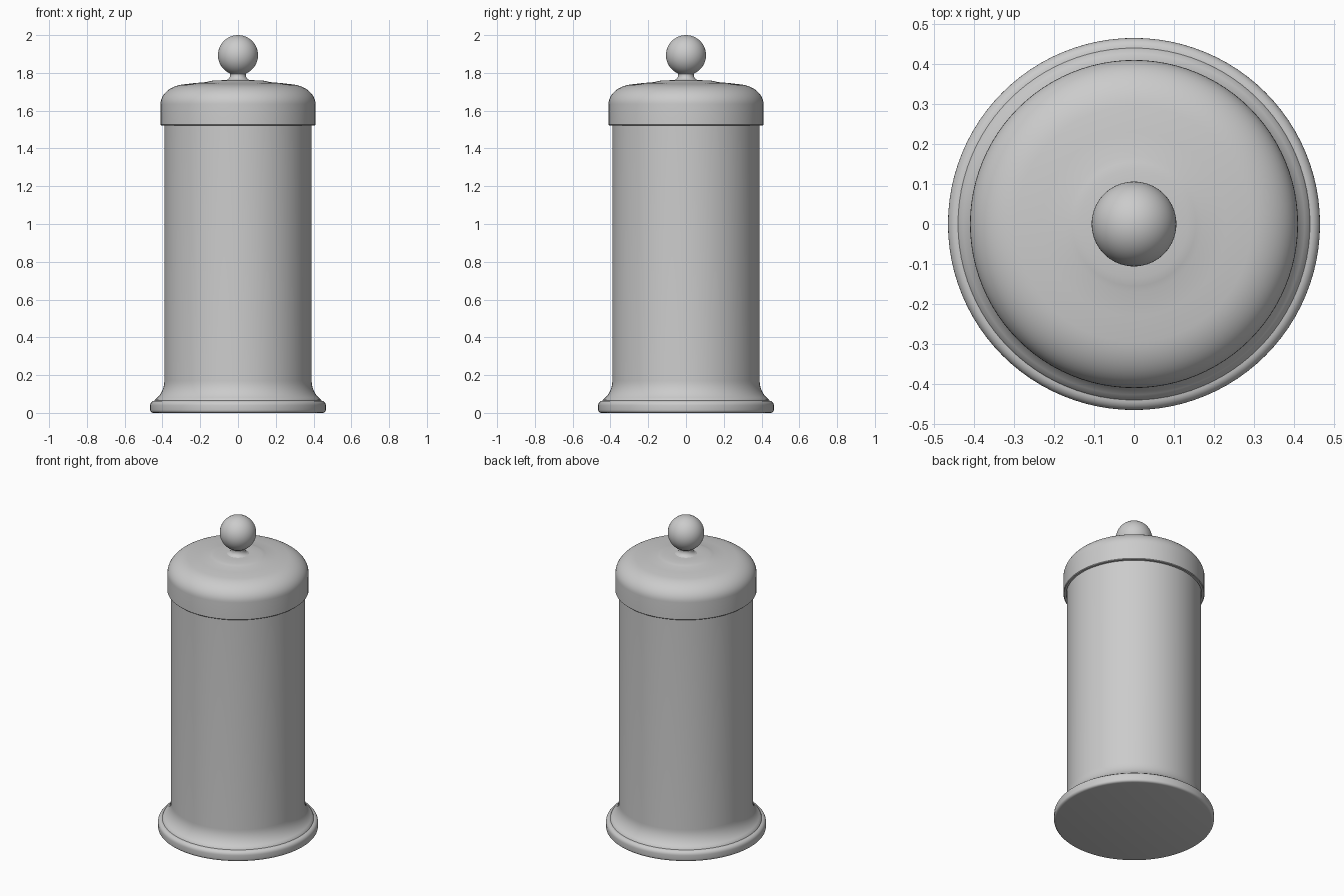
import bpy, bmesh, math

if "Cube" in bpy.data.objects:
    bpy.data.objects.remove(bpy.data.objects["Cube"])


def arc(cx, cz, rx, rz, a0, a1, n):
    """Points (radius, height) along an elliptical arc, angles in degrees."""
    pts = []
    for i in range(n + 1):
        a = math.radians(a0 + (a1 - a0) * i / n)
        pts.append((cx + rx * math.cos(a), cz + rz * math.sin(a)))
    return pts


def lathe(name, profile, sides=96):
    """Spin a profile around z; points on the axis become poles."""
    bm = bmesh.new()
    rings = []
    for r, z in profile:
        if r < 1e-5:
            rings.append([bm.verts.new((0, 0, z))] * sides)
        else:
            rings.append([bm.verts.new((r * math.cos(2 * math.pi * i / sides),
                                        r * math.sin(2 * math.pi * i / sides), z))
                          for i in range(sides)])
    for a, b in zip(rings, rings[1:]):
        for i in range(sides):
            j = (i + 1) % sides
            quad = list(dict.fromkeys((a[i], a[j], b[j], b[i])))
            if len(quad) > 2:
                bm.faces.new(quad)
    bmesh.ops.recalc_face_normals(bm, faces=bm.faces)
    me = bpy.data.meshes.new(name)
    bm.to_mesh(me)
    bm.free()
    ob = bpy.data.objects.new(name, me)
    bpy.context.collection.objects.link(ob)
    bpy.context.view_layer.objects.active = ob
    ob.select_set(True)
    bpy.ops.object.shade_smooth_by_angle(angle=math.radians(35))
    ob.select_set(False)
    return ob


# Jar body: rounded foot rim, concave flare, straight wall
body = [(0, 0), (0.45, 0)]
body += arc(0.45, 0.015, 0.015, 0.015, -60, 0, 3)
body += arc(0.44, 0.04, 0.025, 0.025, 0, 90, 6)
body += arc(0.49, 0.17, 0.10, 0.115, 238, 180, 8)
body += [(0.39, 1.54), (0, 1.54)]
lathe("jar_body", body)

# Lid: straight skirt, rounded shoulder, gently raised centre disc
lid = [(0, 1.535), (0.393, 1.535), (0.393, 1.522), (0.406, 1.522), (0.41, 1.526)]
lid += arc(0.27, 1.635, 0.14, 0.105, 0, 80, 12)
lid += [(0.23, 1.746), (0.17, 1.751), (0.155, 1.755), (0.135, 1.759), (0.09, 1.761), (0, 1.762)]
lathe("lid", lid)

# Knob: short waisted neck and ball handle
knob = [(0, 1.755), (0.068, 1.758)]
knob += arc(0.072, 1.787, 0.03, 0.027, 255, 180, 6)
knob += [(0.042, 1.795)]
knob += arc(0, 1.894, 0.106, 0.106, -65, 90, 28)
knob[-1] = (0, 2.0)
lathe("lid_knob", knob)
